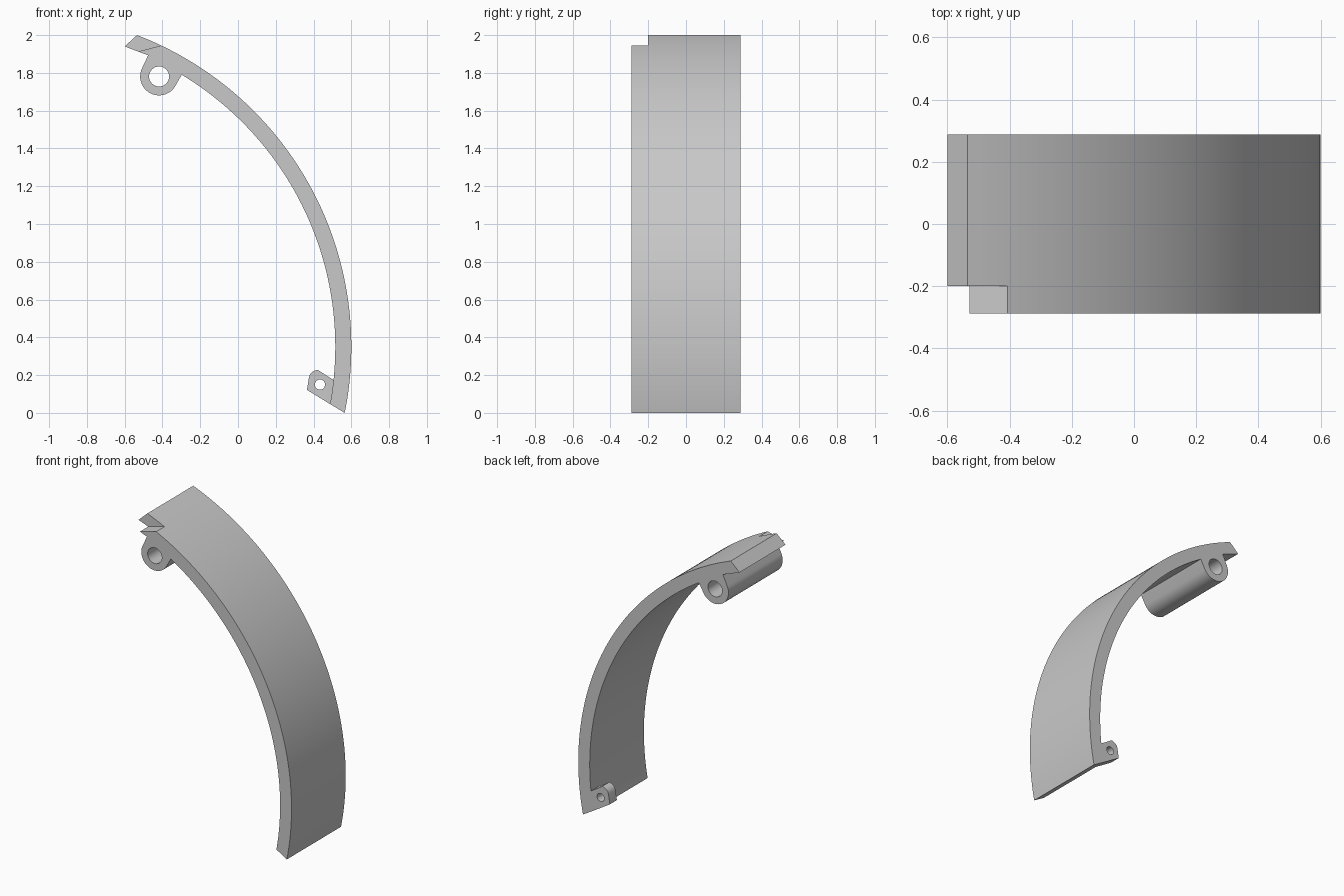
import bpy, bmesh, math

cube = bpy.data.objects.get("Cube")
if cube:
    bpy.data.objects.remove(cube, do_unlink=True)

HALF = 0.288                     # half width of the band
CENTRE = (-1.167, 0.35)          # centre of the band's arcs
OUTER, INNER = 1.767, 1.682
BOSS = (-0.418, 1.781)
LUG_HOLE = (0.434, 0.15)

grey = bpy.data.materials.new("light grey")
grey.use_nodes = True
grey.diffuse_color = (0.58, 0.58, 0.58, 1)
grey.node_tree.nodes["Principled BSDF"].inputs["Base Color"].default_value = grey.diffuse_color


def arc(centre, radius, start, end, steps):
    """Points (x, z) along an arc, angles in degrees."""
    angles = [math.radians(start + (end - start) * i / steps) for i in range(steps + 1)]
    return [(centre[0] + radius * math.cos(a), centre[1] + radius * math.sin(a)) for a in angles]


def prism(name, profile, y0, y1):
    """Extrude an x-z profile from y0 to y1."""
    bm = bmesh.new()
    face = bm.faces.new([bm.verts.new((x, y0, z)) for x, z in profile])
    extruded = bmesh.ops.extrude_face_region(bm, geom=[face], use_keep_orig=True)["geom"]
    moved = [v for v in extruded if isinstance(v, bmesh.types.BMVert)]
    bmesh.ops.translate(bm, vec=(0, y1 - y0, 0), verts=moved)
    bmesh.ops.recalc_face_normals(bm, faces=bm.faces)
    mesh = bpy.data.meshes.new(name)
    bm.to_mesh(mesh)
    bm.free()
    mesh.materials.append(grey)
    obj = bpy.data.objects.new(name, mesh)
    bpy.context.collection.objects.link(obj)
    return obj


def activate(obj):
    bpy.ops.object.select_all(action='DESELECT')
    obj.select_set(True)
    bpy.context.view_layer.objects.active = obj


def cut(obj, profile, y0, y1):
    """Subtract a prism from an object, then discard the cutter."""
    cutter = prism("cutter", profile, y0, y1)
    cutter.hide_render = True
    mod = obj.modifiers.new("cut", 'BOOLEAN')
    mod.operation, mod.solver, mod.object = 'DIFFERENCE', 'EXACT', cutter
    activate(obj)
    bpy.ops.object.modifier_apply(modifier=mod.name)
    bpy.data.objects.remove(cutter, do_unlink=True)


# Curved band with its bevelled tip and the hinge boss under it
profile = arc(CENTRE, OUTER, -11.42, 69.04, 72)
profile += [(-0.6, 1.94), (-0.476, 1.893)]
profile += arc(BOSS, 0.1, 153.4, 329.7, 28)
profile += arc(CENTRE, INNER, 58.9, -10.4, 64)
band = prism("curved_band", profile, -HALF, HALF)

# Hinge bore through the whole boss, and the notch in the front corner of the tip
cut(band, arc(BOSS, 0.053, 0, 348.75, 31), -0.4, 0.4)
cut(band, [(-0.7, 1.868), (-0.3, 1.973), (-0.3, 2.1), (-0.7, 2.1)], -0.4, -0.2)

# Small screw lug inside the lower end, at the back edge
profile = arc(CENTRE, INNER, -10.4, -6, 6)
profile += [(0.423, 0.227), (0.409, 0.225), (0.393, 0.217), (0.381, 0.204), (0.376, 0.19), (0.365, 0.122)]
lug = prism("screw_lug", profile, HALF - 0.075, HALF)
cut(lug, arc(LUG_HOLE, 0.027, 0, 345, 23), 0, 0.4)

for obj in (band, lug):
    activate(obj)
    bpy.ops.object.shade_smooth_by_angle(angle=math.radians(25))
